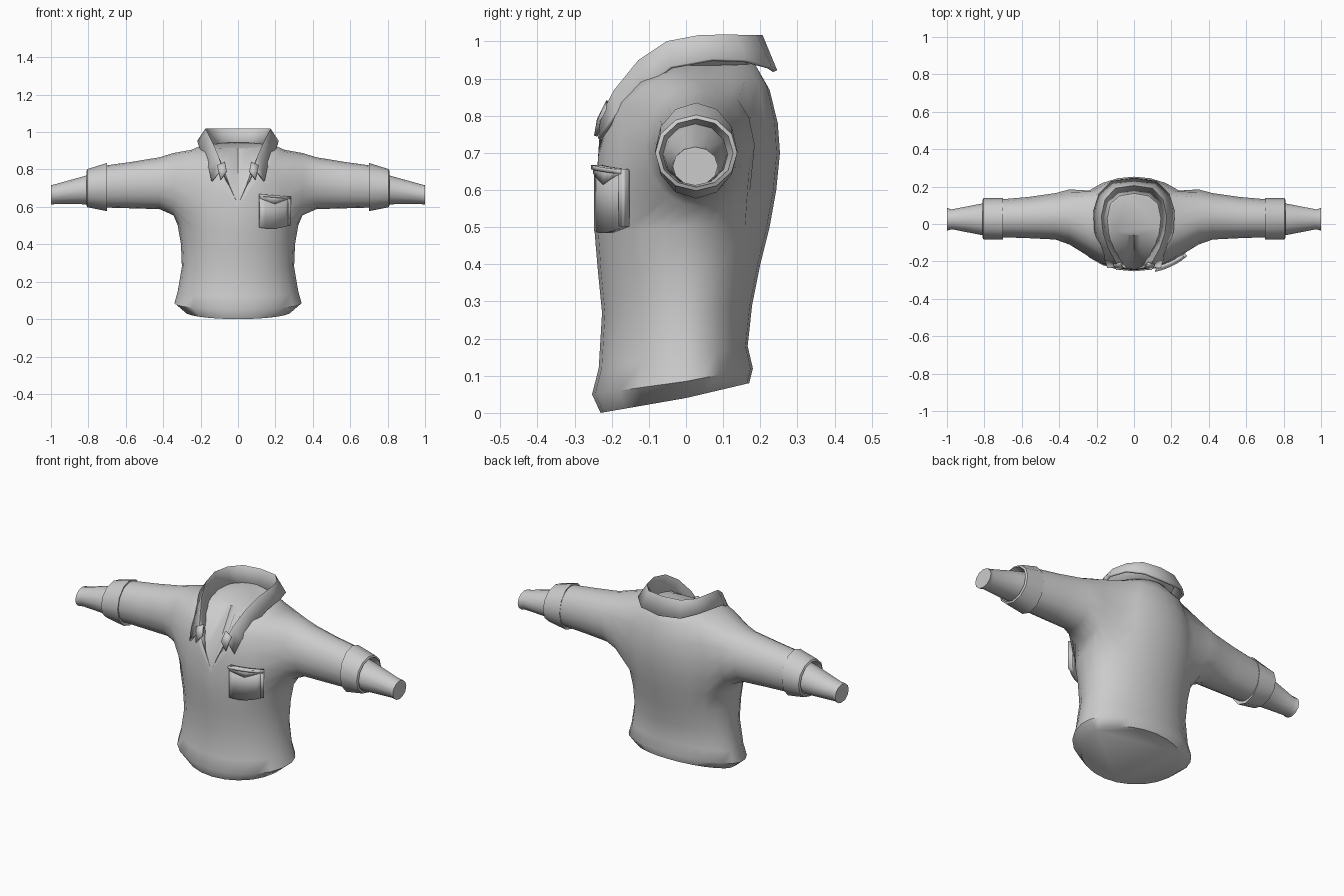
import bpy, bmesh, math
from math import sin, cos, pi
from mathutils import Vector

cube = bpy.data.objects.get("Cube")
if cube:
    bpy.data.objects.remove(cube, do_unlink=True)

cloth = bpy.data.materials.new("grey_cloth")
cloth.use_nodes = True
GREY = (0.6, 0.6, 0.6, 1)
cloth.diffuse_color = GREY
cloth.node_tree.nodes["Principled BSDF"].inputs["Base Color"].default_value = GREY


def finish(bm, name, angle=40, mirror=False, thick=0):
    bmesh.ops.recalc_face_normals(bm, faces=bm.faces)
    mesh = bpy.data.meshes.new(name)
    bm.to_mesh(mesh)
    bm.free()
    obj = bpy.data.objects.new(name, mesh)
    bpy.context.collection.objects.link(obj)
    mesh.materials.append(cloth)
    if mirror:
        mod = obj.modifiers.new("mirror", 'MIRROR')
        mod.merge_threshold = 0.002
    if thick:
        mod = obj.modifiers.new("thickness", 'SOLIDIFY')
        mod.thickness = thick
        mod.offset = 0
    bpy.ops.object.select_all(action='DESELECT')
    obj.select_set(True)
    bpy.context.view_layer.objects.active = obj
    bpy.ops.object.shade_smooth_by_angle(angle=math.radians(angle))
    return obj


def bridge(bm, a, b, closed=True):
    n = len(a)
    for i in range(n if closed else n - 1):
        j = (i + 1) % n
        quad = list(dict.fromkeys((a[i], a[j], b[j], b[i])))
        if len(quad) > 2:
            bm.faces.new(quad)


# ---- Body: stacked rings (half width, front y, back y, front z, side z, back z)
RINGS = [
    (.285, -.23, .17, 0, .04, .08),
    (.34, -.253, .18, .05, .085, .12),
    (.322, -.235, .166, .12, .15, .18),
    (.30, -.226, .178, .27, .28, .29),
    (.305, -.237, .20, .38, .40, .40),
    (.322, -.243, .225, .45, .50, .50),
    (.34, -.247, .243, .50, .59, .60),
    (.34, -.247, .253, .54, .69, .70),
    (.315, -.246, .247, .57, .80, .78),
    (.25, -.245, .225, .59, .905, .87),
    (.18, -.243, .185, .61, .935, .94),
    (.14, -.06, .16, .91, .925, .945),
]
COLS = 24
LOW, HIGH, SPAN = 5, 9, 3      # armhole rows and half its columns


def ring_point(r, c):
    rx, yf, yb, zf, zs, zb = RINGS[r]
    a = 2 * pi * c / COLS
    s = sin(a)
    w = abs(s)
    if LOW <= r <= HIGH + 1:
        w = (abs(math.asin(max(-1, min(1, s)))) / (pi / 2)) ** 2
    y, z = (yf, zf) if s < 0 else (yb, zb)
    return Vector((rx * cos(a), y * abs(s), zs + (z - zs) * w))


bm = bmesh.new()
grid = [[bm.verts.new(ring_point(r, c)) for c in range(COLS)] for r in range(len(RINGS))]
for r in range(len(RINGS) - 1):
    for c in range(COLS):
        off = min((c - k) % COLS for k in (-SPAN, COLS // 2 - SPAN))
        if LOW <= r < HIGH and off < 2 * SPAN:
            continue
        d = (c + 1) % COLS
        bm.faces.new((grid[r][c], grid[r][d], grid[r + 1][d], grid[r + 1][c]))
bm.faces.new(grid[0])
bm.faces.new(grid[-1])

# ---- Sleeves grown from the armholes (x, y min, y max, z min, z max)
SLEEVE = [
    (.345, -.11, .185, .555, .888),
    (.42, -.083, .165, .588, .865),
    (.56, -.076, .145, .592, .842),
    (.73, -.07, .13, .597, .818),
]


def section(bm, data, angles, side):
    x, y0, y1, z0, z1 = data
    return [bm.verts.new((side * x, (y0 + y1) / 2 + (y1 - y0) / 2 * cos(a),
                          (z0 + z1) / 2 + (z1 - z0) / 2 * sin(a))) for a in angles]


mid, half = (LOW + HIGH) / 2, (HIGH - LOW) / 2
edge = [(LOW, c) for c in range(-SPAN, SPAN)] + [(r, SPAN) for r in range(LOW, HIGH)]
edge += [(HIGH, c) for c in range(SPAN, -SPAN, -1)] + [(r, -SPAN) for r in range(HIGH, LOW, -1)]
angles = [math.atan2((r - mid) / half, c / SPAN) for r, c in edge]
for side in (1, -1):
    last = [grid[r][c % COLS if side > 0 else (COLS // 2 - c) % COLS] for r, c in edge]
    for data in SLEEVE:
        new = section(bm, data, angles, side)
        bridge(bm, last, new)
        last = new
    bm.faces.new(last)
finish(bm, "shirt_body", 50)

# ---- Rolled cuffs and forearms
CUFF = [
    (.705, -.07, .125, .60, .81),
    (.70, -.083, .138, .577, .835),
    (.805, -.083, .138, .598, .802),
    (.81, -.072, .127, .608, .792),
    (.76, -.06, .11, .612, .775),
]
FOREARM = [
    (.74, -.065, .115, .612, .785),
    (.82, -.058, .108, .614, .765),
    (.975, -.028, .078, .615, .722),
    (1.0, -.036, .086, .612, .716),
]
TWELVE = [2 * pi * i / 12 for i in range(12)]
for part, rows, capped in (("cuff", CUFF, False), ("forearm", FOREARM, True)):
    for side, word in ((1, "left"), (-1, "right")):
        bm = bmesh.new()
        loops = [section(bm, d, TWELVE, side) for d in rows]
        for a, b in zip(loops, loops[1:]):
            bridge(bm, a, b)
        if capped:
            bm.faces.new(loops[0])
            bm.faces.new(loops[-1])
        finish(bm, word + "_" + part, 35)

# ---- Collar: inner stand, fold line and outer fall, from back to front
STAND = [(0, .165, .935), (.08, .15, .93), (.13, .11, .93), (.148, .03, .925),
         (.135, -.06, .90), (.105, -.13, .85), (.065, -.19, .76), (0, -.24, .605)]
FOLD = [(0, .205, 1.012), (.10, .19, 1.012), (.155, .13, 1.012), (.175, .04, 1.012),
        (.165, -.05, .995), (.14, -.125, .945), (.105, -.19, .865), (.088, -.225, .80)]
FALL = [(0, .24, .92), (.12, .225, .93), (.185, .16, .947), (.213, .07, .95),
        (.207, -.04, .93), (.18, -.12, .865), (.152, -.19, .80), (.14, -.232, .737)]
bm = bmesh.new()
stand, fold, fall = [[bm.verts.new(p) for p in row] for row in (STAND, FOLD, FALL)]
bridge(bm, stand, fold, False)
bridge(bm, fold, fall, False)
finish(bm, "collar", 40, True, .012)

# ---- Pointed lapels under the collar
bm = bmesh.new()
bm.faces.new([bm.verts.new(p) for p in
              ((.11, -.215, .82), (.093, -.243, .745), (.06, -.235, .79), (.07, -.21, .84))])
finish(bm, "lapel_points", 40, True, .01)


# ---- Chest pocket with a raised rim and pointed flap
def chest_y(x, lift):
    return -.247 * math.sqrt(1 - (x / .355) ** 2) - lift


def pocket_plate(name, low, high, lift, x0, x1, thick):
    bm = bmesh.new()
    xs = [x0 + (x1 - x0) * i / 6 for i in range(7)]
    rows = [[bm.verts.new((x, chest_y(x, lift), f(i / 6))) for i, x in enumerate(xs)]
            for f in (low, high)]
    bridge(bm, rows[0], rows[1], False)
    finish(bm, name, 40, False, thick)


def top(t):
    return .668 - .013 * t


def bottom(t):
    return .49 - .012 * math.sin(pi * t) + .012 * t


pocket_plate("pocket", bottom, top, .004, .115, .275, .02)
pocket_plate("pocket_flap", lambda t: .645 - .03 * (1 - abs(2 * t - 1)), top, .013, .118, .272, .01)
pocket_plate("pocket_rim", lambda t: top(t) - .012, top, .017, .113, .277, .01)
pocket_plate("pocket_edge", lambda t: .502, lambda t: .656, .01, .264, .278, .018)
